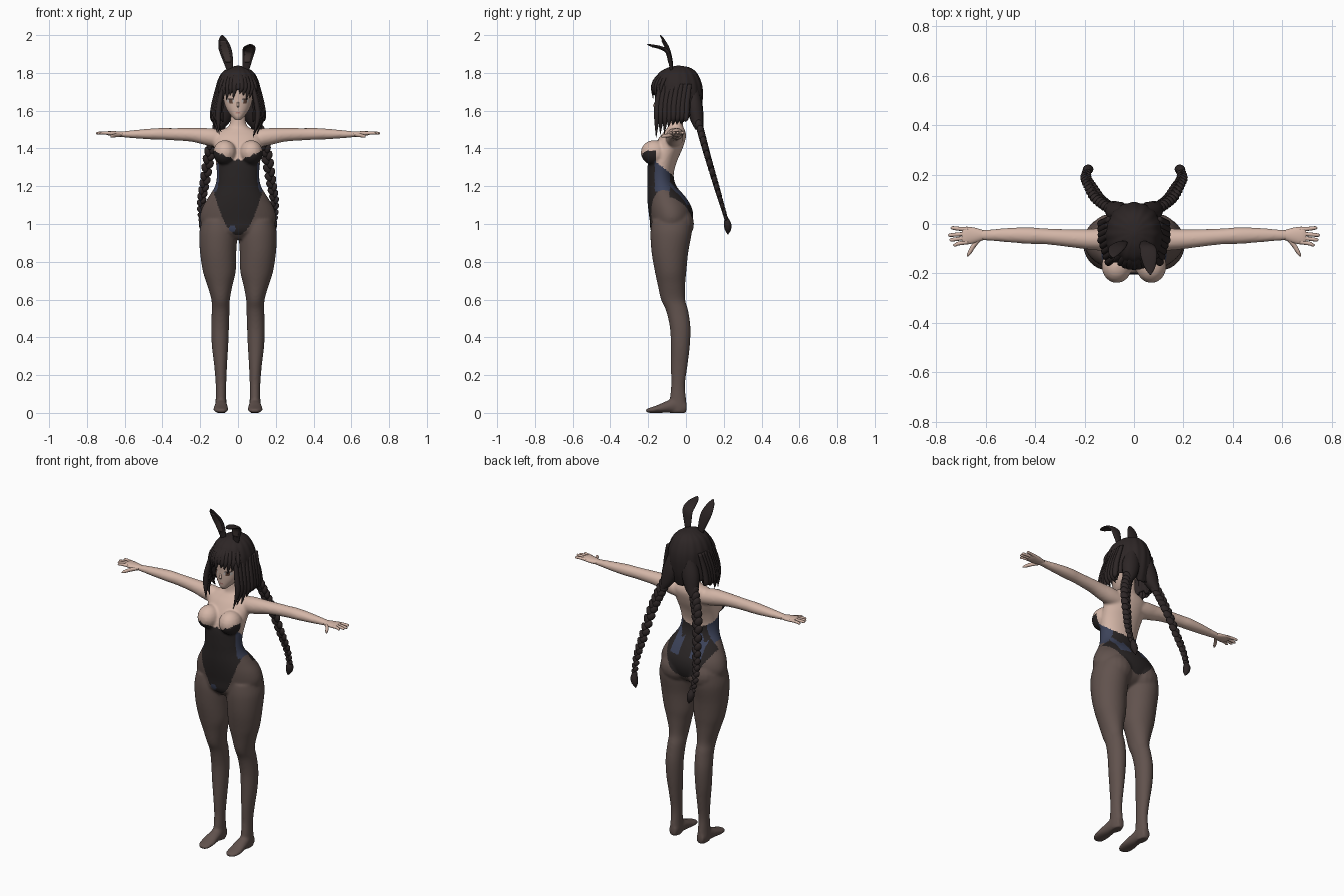
import bpy, bmesh, math, random
from mathutils import Vector, Matrix

random.seed(4)
cube = bpy.data.objects.get("Cube")
if cube:
    bpy.data.objects.remove(cube)
X, Y, Z = Vector((1, 0, 0)), Vector((0, 1, 0)), Vector((0, 0, 1))


def material(name, r, g, b):
    m = bpy.data.materials.new(name)
    m.use_nodes = True
    m.diffuse_color = (r, g, b, 1)
    m.node_tree.nodes["Principled BSDF"].inputs["Base Color"].default_value = (r, g, b, 1)
    return m


skin = material("skin", .66, .47, .39)
tights = material("sheer_tights", .12, .085, .075)
suit = material("black_suit", .022, .018, .018)
navy = material("navy_panel", .045, .055, .1)
hair = material("dark_hair", .026, .019, .019)
inner = material("ear_lining", .06, .043, .04)
white = material("eye_white", .55, .5, .48)
iris = material("iris_brown", .12, .06, .04)
lips = material("lips", .5, .25, .21)


def finish(name, bm, *mats):
    bmesh.ops.recalc_face_normals(bm, faces=bm.faces)
    for f in bm.faces:
        f.smooth = True
    mesh = bpy.data.meshes.new(name)
    bm.to_mesh(mesh)
    bm.free()
    for m in mats:
        mesh.materials.append(m)
    obj = bpy.data.objects.new(name, mesh)
    bpy.context.collection.objects.link(obj)
    return obj


def spline(keys, steps):
    """Smooth interpolation through tuples of any length."""
    out = []
    for i in range(len(keys) - 1):
        a, b, c, d = keys[max(i - 1, 0)], keys[i], keys[i + 1], keys[min(i + 2, len(keys) - 1)]
        for s in range(steps):
            t = s / steps
            out.append([q + t * (r - p) / 2 + t * t * (p - 2.5 * q + 2 * r - w / 2)
                        + t ** 3 * (1.5 * (q - r) + (w - p) / 2) for p, q, r, w in zip(a, b, c, d)])
    return out + [list(keys[-1])]


def add_sweep(bm, keys, u=X, v=Y, n=24, steps=5, ripple=0):
    """Ellipses (x, y, z, radius u, radius v) joined along a path."""
    path = spline(keys, steps)
    rings = []
    for i, k in enumerate(path):
        side = v
        if side is None:
            ahead, behind = path[min(i + 1, len(path) - 1)], path[max(i - 1, 0)]
            side = (Vector(ahead[:3]) - Vector(behind[:3])).cross(u).normalized()
        ring = []
        for j in range(n):
            a = math.tau * j / n
            grow = 1 + ripple * math.cos(16 * a)
            ring.append(bm.verts.new(Vector(k[:3]) + u * max(k[3], .001) * grow * math.cos(a)
                                     + side * max(k[4], .001) * grow * math.sin(a)))
        rings.append(ring)
    for a, b in zip(rings, rings[1:]):
        for j in range(n):
            bm.faces.new((a[j], a[j - 1], b[j - 1], b[j]))
    bm.faces.new(rings[0])
    bm.faces.new(rings[-1])


def sweep(name, mat, keys, **options):
    bm = bmesh.new()
    add_sweep(bm, keys, **options)
    return finish(name, bm, mat)


def add_ball(bm, loc, size, turn=Matrix()):
    m = Matrix.Translation(loc) @ turn @ Matrix.Diagonal((*size, 1))
    bmesh.ops.create_uvsphere(bm, u_segments=16, v_segments=10, radius=1, matrix=m)


def upright(rows):
    """Rows (height, half width, front, back) as sweep keys."""
    return [(0, (f + b) / 2, z, w, (b - f) / 2) for z, w, f, b in rows]


def mirrored(keys, s):
    return [(s * k[0], *k[1:]) for k in keys]


def paint(obj, rule):
    for p in obj.data.polygons:
        p.material_index = rule(*p.center)


# Body: overlapping limbs fused into one skin
torso = upright([
    (.92, .06, -.15, -.05), (.96, .165, -.185, .01), (1.02, .2, -.192, .036), (1.08, .192, -.2, .033),
    (1.14, .158, -.205, 0), (1.2, .122, -.205, -.05), (1.26, .112, -.205, -.065), (1.33, .118, -.2, -.048),
    (1.4, .125, -.175, -.018), (1.46, .13, -.14, 0), (1.495, .1, -.11, -.005), (1.52, .048, -.095, -.015),
    (1.6, .037, -.09, -.01)])
leg = [(c, (f + b) / 2, z, w, (b - f) / 2) for z, c, w, f, b in (
    (1.02, .105, .085, -.18, .03), (.95, .105, .1, -.188, .03), (.85, .105, .096, -.182, .012),
    (.75, .099, .087, -.165, .002), (.68, .096, .068, -.15, -.004), (.6, .092, .049, -.132, -.004),
    (.54, .092, .047, -.105, .012), (.45, .095, .047, -.085, .024), (.35, .095, .043, -.08, .02),
    (.25, .092, .034, -.08, .008), (.15, .09, .028, -.078, -.005), (.08, .09, .028, -.085, 0),
    (.03, .09, .03, -.085, .005), (0, .09, .026, -.08, 0))]
foot = [(.09, 0, .03, .024, .028), (.09, -.05, .04, .03, .04), (.09, -.1, .032, .035, .032),
        (.091, -.15, .021, .04, .021), (.09, -.19, .014, .035, .014), (.088, -.212, .011, .018, .009)]
arm = [(.08, -.06, 1.45, .045, .045), (.13, -.062, 1.458, .046, .048), (.18, -.062, 1.464, .042, .044),
       (.25, -.058, 1.472, .037, .036), (.36, -.05, 1.476, .032, .032), (.42, -.047, 1.477, .034, .031),
       (.5, -.045, 1.476, .03, .026), (.6, -.045, 1.475, .022, .017), (.64, -.045, 1.475, .022, .012)]
bm = bmesh.new()
add_sweep(bm, torso, n=40)
for s in (1, -1):
    add_sweep(bm, mirrored(leg, s), n=32)
    add_sweep(bm, mirrored(foot, s), v=Z)
    add_sweep(bm, mirrored(arm, s), u=Y, v=Z)
    add_ball(bm, (s * .07, -.17, 1.378), (.062, .07, .066))
    add_ball(bm, (s * .088, -.035, 1.0), (.09, .078, .085))
body = finish("body", bm, skin, tights, suit, navy)
remesh = body.modifiers.new("fuse", "REMESH")
remesh.mode = "VOXEL"
remesh.voxel_size = .0065
remesh.use_smooth_shade = True
soften = body.modifiers.new("soften", "SMOOTH")
soften.iterations = 8
graph = bpy.context.evaluated_depsgraph_get()
fused = bpy.data.meshes.new_from_object(body.evaluated_get(graph))
body.modifiers.clear()
body.data = fused
fused.materials.clear()
for m in (skin, tights, suit, navy):
    fused.materials.append(m)


def clothing(x, y, z):
    w = abs(x)
    front = y < -.09
    # lacy neckline at the cups, falling towards the back
    if y < -.16:
        top = 1.335 + .45 * max(w - .02, 0) + .01 * abs((w * 50) % 2 - 1)
    else:
        top = 1.33 - .8 * (y + .16)
    # high cut leg line
    bottom = .94 + 14 * w * w if front else .98 + 7 * w * w
    if z > max(top, 1.2):
        return 0
    if z < min(bottom, 1.18):
        return 1
    side_panel = w > .07 and -.165 < y < -.085 and 1.17 < z < 1.335
    back_panel = not front and .035 < w < .1 and 1.1 < z < 1.2 + .02 * math.sin(90 * x)
    badge = front and math.hypot(x + .03, z - .975) < .018
    return 3 if side_panel or back_panel or badge else 2


paint(body, clothing)

# Hands
tips = [(.742, -.016), (.752, -.045), (.747, -.064), (.732, -.085)]
for s, label in ((1, "left"), (-1, "right")):
    bm = bmesh.new()
    palm = [(.61, -.045, 1.475, .02, .014), (.645, -.046, 1.477, .031, .014),
            (.68, -.047, 1.48, .036, .012), (.697, -.047, 1.481, .03, .008)]
    add_sweep(bm, mirrored(palm, s), u=Y, v=Z)
    for i, (x, y) in enumerate(tips):
        finger = [(.672, -.022 - .017 * i, 1.48, .009, .009), (.71, (y - .022 - .017 * i) / 2, 1.482, .008, .008),
                  (x - .008, y, 1.481, .007, .007), (x, y, 1.48, .002, .002)]
        add_sweep(bm, mirrored(finger, s), u=Y, v=Z, n=10)
    thumb = [(.625, -.06, 1.473, .012, .011), (.65, -.09, 1.469, .011, .01),
             (.667, -.12, 1.465, .008, .008), (.674, -.132, 1.463, .002, .002)]
    add_sweep(bm, mirrored(thumb, s), v=Z, n=12)
    finish(label + "_hand", bm, skin)

# Head with painted features
head = sweep("head", skin, upright([
    (1.55, .012, -.145, -.115), (1.57, .034, -.156, -.07), (1.61, .061, -.161, -.03), (1.66, .077, -.164, .02),
    (1.72, .085, -.165, .05), (1.77, .075, -.15, .045), (1.8, .03, -.1, 0)]), n=128, steps=10)
for m in (hair, white, iris, lips):
    head.data.materials.append(m)


def features(x, y, z):
    w = abs(x) - .038
    if y > -.1:
        return 0
    if (w / .021) ** 2 + ((z - 1.653) / .014) ** 2 < 1:
        return 1 if z > 1.659 else 3 if abs(w) < .009 else 2
    if abs(x) < .013 and abs(z - 1.588) < .003:
        return 4
    return 0


paint(head, features)
sweep("nose", skin, [(0, -.157, 1.655, .004, .004), (0, -.164, 1.632, .006, .008),
                     (0, -.166, 1.624, .006, .009), (0, -.157, 1.616, .003, .003)], n=12)

# Hair cap, opened around the face
cap = sweep("hair_cap", hair, upright([
    (1.838, .008, -.05, -.03), (1.828, .045, -.095, .02), (1.8, .085, -.142, .056), (1.75, .11, -.168, .08),
    (1.7, .117, -.176, .088), (1.65, .12, -.174, .086), (1.6, .123, -.16, .078), (1.54, .118, -.13, .06)]),
    n=96, ripple=.014)
bm = bmesh.new()
bm.from_mesh(cap.data)
gone = []
for f in bm.faces:
    c = f.calc_center_median()
    opening = c.y < -.085 and abs(c.x) < .078 and c.z < 1.705
    ragged = c.z < 1.56 + .02 * math.sin(70 * c.y)
    if opening or ragged:
        gone.append(f)
bmesh.ops.delete(bm, geom=gone, context="FACES")
bm.to_mesh(cap.data)
bm.free()
shell = cap.modifiers.new("thickness", "SOLIDIFY")
shell.thickness = .006

# Fringe fanning over the forehead
bm = bmesh.new()
for i in range(11):
    x = -.088 + .0176 * i
    curve = 1.2 * x * x * 5
    tip = 1.665 + .018 * (i % 2) + (.025 if i in (5, 6) else 0) - 3 * x * x
    add_sweep(bm, [(x * .45, -.105 + curve / 2, 1.82, .01, .008), (x * .8, -.158 + curve, 1.77, .017, .012),
                   (x, -.178 + curve, 1.72, .015, .009), (x - .008, -.176 + curve, tip, .001, .001)], n=10)
finish("fringe", bm, hair)

# Loose side locks and gathered back hair
for s, label in ((1, "left"), (-1, "right")):
    bm = bmesh.new()
    for i in range(8):
        y = -.15 + .022 * i
        x = .086 + .007 * min(i, 4)
        tip = 1.465 + .012 * i + random.uniform(-.015, .015)
        add_sweep(bm, mirrored([(x - .01, y + .015, 1.74, .01, .012), (x + .012, y, 1.64, .014, .017),
                                (x + .019, y - .004, 1.56, .014, .015),
                                (x + random.uniform(-.01, .02), y - .008, tip, .001, .001)], s), n=10)
    finish(label + "_side_locks", bm, hair)
    sweep(label + "_gathered_hair", hair, mirrored([
        (.045, .035, 1.72, .03, .03), (.06, .045, 1.63, .05, .042), (.078, .058, 1.55, .04, .034),
        (.1, .07, 1.5, .02, .02)], s), ripple=.02, n=32)

    # Plaited braid of alternating tilted lobes
    path = spline(mirrored([(.075, .055, 1.58, .026), (.112, .078, 1.49, .026), (.148, .108, 1.38, .025),
                            (.175, .152, 1.23, .022), (.194, .188, 1.11, .018), (.19, .218, 1.01, .014)], s), 7)
    bm = bmesh.new()
    for i in range(len(path) - 1):
        here, along = Vector(path[i][:3]), Vector(path[i + 1][:3]) - Vector(path[i][:3])
        r = path[i][3]
        along.normalize()
        across = along.cross(Y).normalized()
        sign = 1 if i % 2 else -1
        lean = (along - across * sign * .6).normalized()
        add_ball(bm, here + across * sign * r * .42, (r * .62, r * .85, r * 1.15),
                 lean.to_track_quat("Z", "Y").to_matrix().to_4x4())
    finish(label + "_braid", bm, hair)
    sweep(label + "_braid_tassel", hair, mirrored([
        (.19, .215, 1.03, .01, .01), (.187, .22, 1.0, .019, .018), (.182, .222, .97, .016, .015),
        (.175, .222, .945, .002, .002)], s), n=16, ripple=.08)

# Rabbit ears: one upright, one folded forward
ears = {
    "right_ear": [(-.04, -.075, 1.8, .014, .008), (-.052, -.08, 1.86, .026, .01), (-.068, -.095, 1.925, .034, .01),
                  (-.08, -.12, 1.975, .022, .007), (-.084, -.136, 2.0, .003, .003)],
    "left_ear": [(.04, -.075, 1.8, .014, .008), (.048, -.083, 1.86, .025, .01), (.056, -.096, 1.91, .033, .01),
                 (.06, -.13, 1.932, .033, .009), (.064, -.175, 1.943, .022, .007), (.066, -.205, 1.951, .003, .003)]}
for label, keys in ears.items():
    sweep(label, hair, keys, v=None)
    lining = [(x, y - .007, z - .003, .6 * a, .5 * b) for x, y, z, a, b in keys[1:-1]]
    sweep(label + "_lining", inner, lining, v=None)
